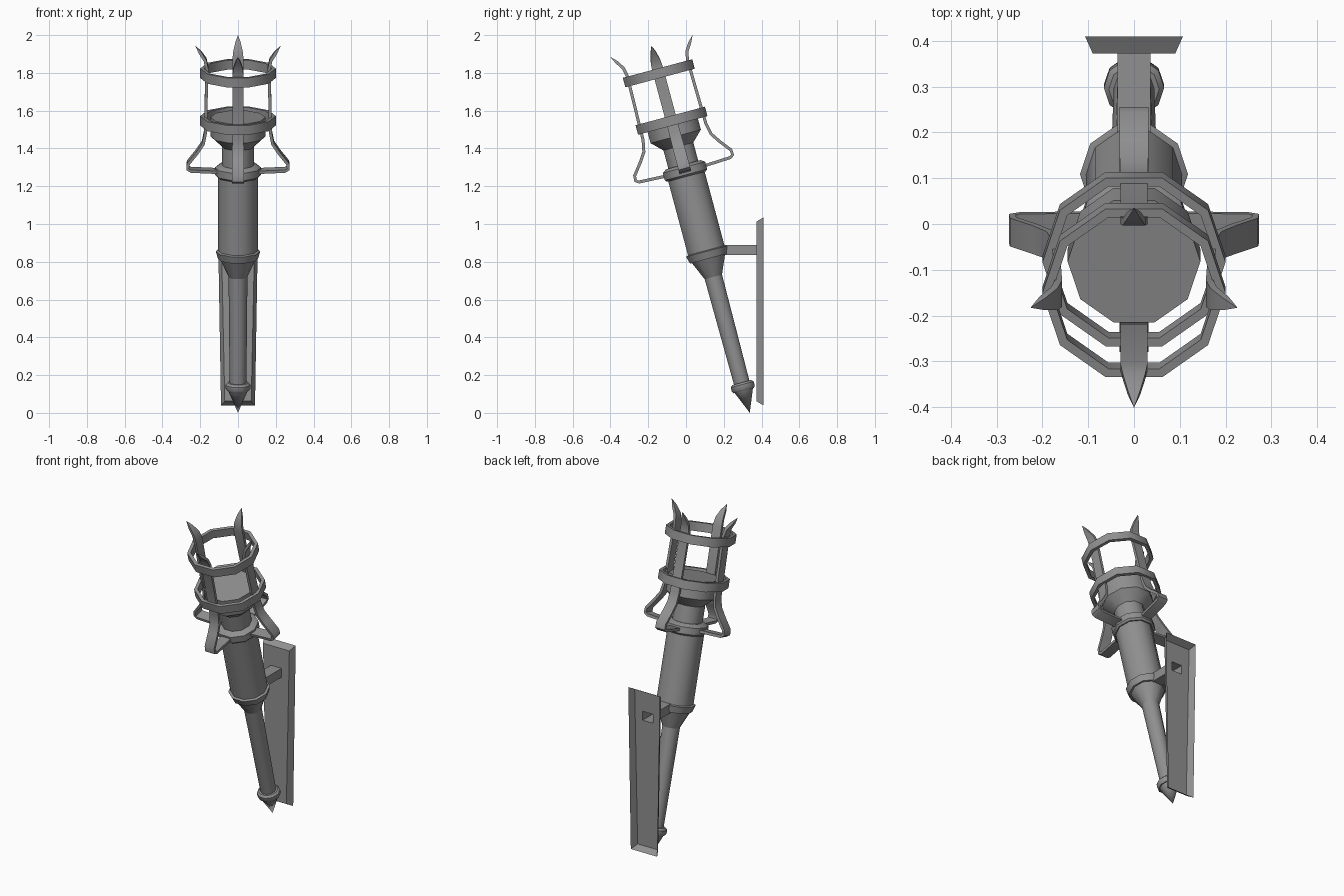
import bpy, bmesh
from math import radians, cos, sin, pi
from mathutils import Matrix, Vector

cube = bpy.data.objects.get("Cube")
if cube:
    bpy.data.objects.remove(cube, do_unlink=True)

iron = bpy.data.materials.new("grey_iron")
iron.use_nodes = True
GREY = (0.28, 0.28, 0.28, 1)
iron.diffuse_color = GREY
iron.node_tree.nodes["Principled BSDF"].inputs["Base Color"].default_value = GREY

# The torch leans forward out of its wall plate
LEAN = Matrix.Translation((0, 0.335, 0.01)) @ Matrix.Rotation(radians(15), 4, "X")
SIDES = 10


def skin(name, loops, matrix=Matrix(), wrap=False, caps=False, angle=40):
    """Bridge a series of vertex loops into one mesh object."""
    bm = bmesh.new()
    rows = [[bm.verts.new(p) for p in loop] for loop in loops]
    pairs = list(zip(rows, rows[1:]))
    if wrap:
        pairs.append((rows[-1], rows[0]))
    n = len(rows[0])
    for a, b in pairs:
        for i in range(n):
            j = (i + 1) % n
            bm.faces.new((a[i], a[j], b[j], b[i]))
    if caps:
        bm.faces.new(rows[0][::-1])
        bm.faces.new(rows[-1])
    bmesh.ops.remove_doubles(bm, verts=bm.verts, dist=0.0005)
    if wrap or caps:
        bmesh.ops.recalc_face_normals(bm, faces=bm.faces)
    bm.transform(matrix)
    mesh = bpy.data.meshes.new(name)
    bm.to_mesh(mesh)
    bm.free()
    mesh.shade_smooth()
    mesh.set_sharp_from_angle(angle=radians(angle))
    mesh.materials.append(iron)
    obj = bpy.data.objects.new(name, mesh)
    bpy.context.collection.objects.link(obj)
    return obj


def lathe(name, profile, **options):
    """Turn (radius, height) points around the torch axis."""
    loops = [[(r * cos(2 * pi * i / SIDES), r * sin(2 * pi * i / SIDES), h)
              for i in range(SIDES)] for r, h in profile]
    return skin(name, loops, LEAN, **options)


def band(name, outer, inner, low, high):
    lathe(name, [(outer, low), (outer, high), (inner, high), (inner, low)], wrap=True)


# Turned shaft parts
lathe("pointed_foot", [(0.0002, -0.01), (0.054, 0.115), (0.04, 0.12)], caps=True)
lathe("foot_collar", [(0.058, 0.112), (0.066, 0.122), (0.066, 0.145), (0.055, 0.156)], caps=True)
lathe("handle", [(0.044, 0.11), (0.05, 0.735)], caps=True)
lathe("handle_flare", [(0.05, 0.735), (0.1, 0.845)], caps=True)
lathe("lower_collar", [(0.106, 0.835), (0.118, 0.875), (0.105, 0.88)], caps=True)
lathe("body", [(0.105, 0.86), (0.105, 1.3)], caps=True)
lathe("upper_collar", [(0.112, 1.285), (0.122, 1.295), (0.122, 1.335), (0.1, 1.35)], caps=True)
lathe("neck", [(0.086, 1.34), (0.086, 1.45)], caps=True)
lathe("bowl", [(0.086, 1.45), (0.145, 1.505), (0.145, 1.61)], caps=True)

# Basket hoops
band("lower_hoop", 0.2, 0.18, 1.565, 1.617)
band("upper_hoop", 0.2, 0.18, 1.825, 1.877)

# Four bent prongs: radius, height, half width
PATH = [(0.1, 1.315, 0.032), (0.25, 1.322, 0.032), (0.266, 1.332, 0.032),
        (0.264, 1.36, 0.032), (0.217, 1.42, 0.032), (0.184, 1.47, 0.031),
        (0.172, 1.53, 0.03), (0.165, 1.88, 0.03), (0.174, 1.925, 0.025),
        (0.2, 1.965, 0.014), (0.225, 2.0, 0.0005)]


def prong_loops(half_thick=0.008):
    loops = []
    for i, (r, h, w) in enumerate(PATH):
        before, after = PATH[max(i - 1, 0)], PATH[min(i + 1, len(PATH) - 1)]
        along = Vector((after[0] - before[0], 0, after[1] - before[1])).normalized()
        thick = half_thick if i < len(PATH) - 1 else 0.0005
        side = Vector((along.z, 0, -along.x)) * thick
        mid, wide = Vector((r, 0, h)), Vector((0, w, 0))
        loops.append([mid + side - wide, mid + side + wide,
                      mid - side + wide, mid - side - wide])
    return loops


for k, place in enumerate(("left", "back", "right", "front")):
    skin("prong_" + place, prong_loops(),
         LEAN @ Matrix.Rotation(k * pi / 2, 4, "Z"), caps=True)


# Wall plate: open-backed bevelled shell drawn out into a hollow square arm
def frame(y, low, high, low_half, high_half):
    return [(-low_half, y, low), (low_half, y, low),
            (high_half, y, high), (-high_half, y, high)]


skin("wall_plate_and_arm", [
    frame(0.41, 0.04, 1.035, 0.09, 0.107),
    frame(0.372, 0.062, 1.012, 0.07, 0.09),
    frame(0.372, 0.835, 0.89, 0.036, 0.036),
    frame(0.17, 0.835, 0.89, 0.036, 0.036)], angle=20)
